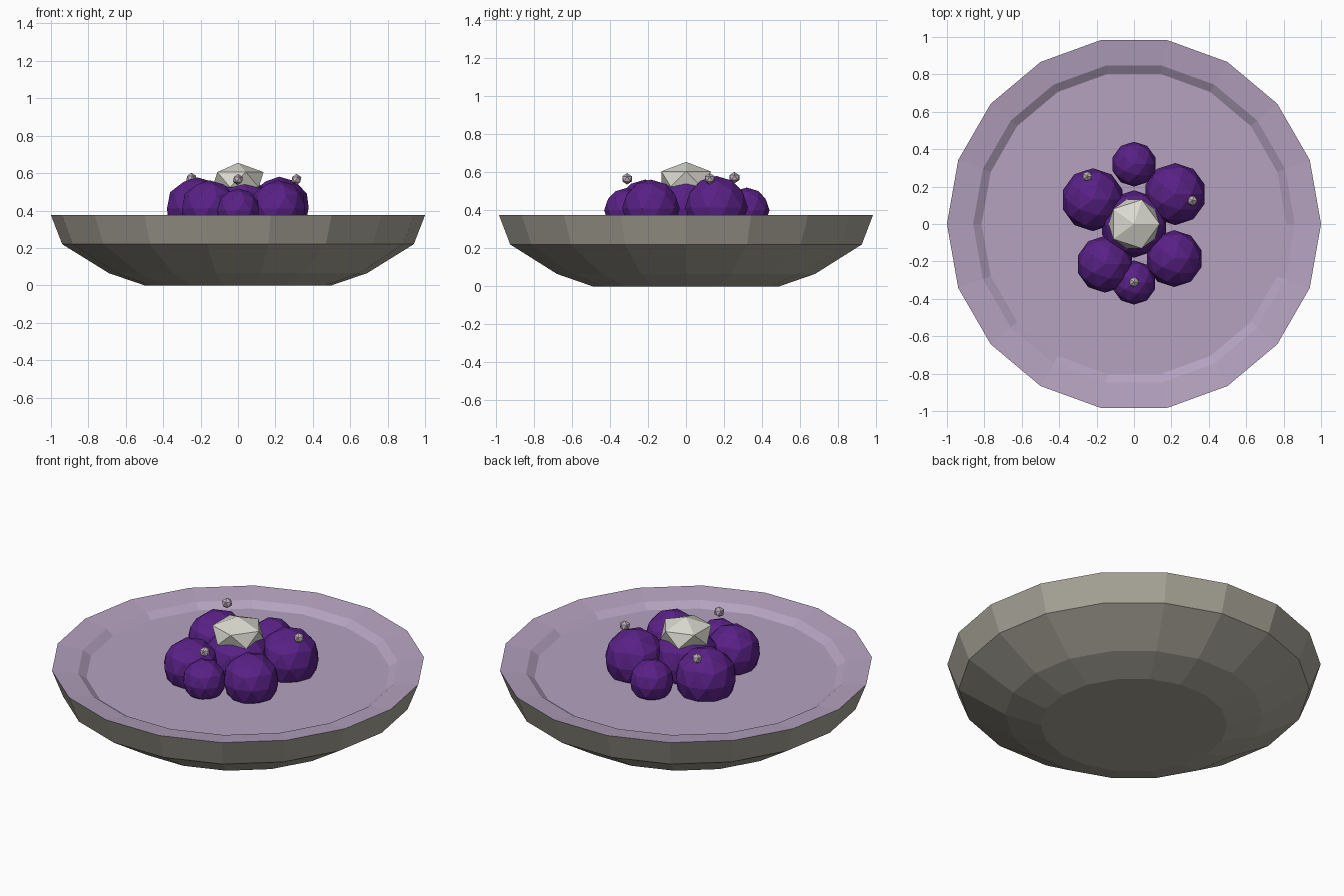
import bpy, bmesh, math

if "Cube" in bpy.data.objects:
    bpy.data.objects.remove(bpy.data.objects["Cube"])


def material(name, rgb):
    m = bpy.data.materials.new(name)
    m.diffuse_color = (*rgb, 1)
    m.use_nodes = True
    m.node_tree.nodes["Principled BSDF"].inputs["Base Color"].default_value = m.diffuse_color
    return m


STONE = material("stone", (0.40, 0.38, 0.32))
LILAC = material("lilac", (0.46, 0.36, 0.52))
BERRY = material("berry_purple", (0.10, 0.015, 0.24))
CREAM = material("cream", (0.70, 0.70, 0.63))
PINK = material("seed_pink", (0.52, 0.42, 0.50))


def finish(bm, name, mat):
    me = bpy.data.meshes.new(name)
    bm.to_mesh(me)
    bm.free()
    me.materials.append(mat)
    ob = bpy.data.objects.new(name, me)
    bpy.context.collection.objects.link(ob)
    return ob


def lathe(name, profile, mat, cap_first=False, cap_last=False, n=18):
    bm = bmesh.new()
    rings = [[bm.verts.new((r * math.cos(math.tau * i / n),
                            r * math.sin(math.tau * i / n), z))
              for i in range(n)] for r, z in profile]
    for a, b in zip(rings, rings[1:]):
        for i in range(n):
            j = (i + 1) % n
            bm.faces.new((a[i], a[j], b[j], b[i]))
    if cap_first:
        bm.faces.new(rings[0][::-1])
    if cap_last:
        bm.faces.new(rings[-1])
    return finish(bm, name, mat)


def ball(name, loc, scale, mat, sub):
    bm = bmesh.new()
    bmesh.ops.create_icosphere(bm, subdivisions=sub, radius=1)
    ob = finish(bm, name, mat)
    ob.location = loc
    ob.scale = scale
    return ob


# Bowl: grey outside, lilac sloped rim and inner wall, lilac filling
lathe("bowl_outside", [(0.5, 0), (0.69, 0.065), (0.94, 0.22), (1.0, 0.375)],
      STONE, cap_first=True)
lathe("bowl_rim_and_filling", [(1.0, 0.375), (0.86, 0.355), (0.815, 0.325)],
      LILAC, cap_last=True)

# Berries heaped around a central one: x, y, z, radius
berries = [(0, 0, 0.41, 0.18), (0, 0.32, 0.40, 0.12), (0.22, 0.16, 0.415, 0.166),
           (-0.22, 0.13, 0.41, 0.168), (-0.155, -0.215, 0.41, 0.152),
           (0.215, -0.185, 0.41, 0.152), (0, -0.313, 0.40, 0.118)]
for i, (x, y, z, r) in enumerate(berries):
    ball(f"berry_{i}", (x, y, z), (r, r, r), BERRY, 2)

# Dollop of cream on top
ball("cream_dollop", (0, 0, 0.565), (0.153, 0.153, 0.09), CREAM, 1)

# Small seeds
for i, p in enumerate([(0.312, 0.125, 0.566), (-0.25, 0.255, 0.572), (0, -0.31, 0.566)]):
    ball(f"seed_{i}", p, (0.03, 0.03, 0.03), PINK, 1)
